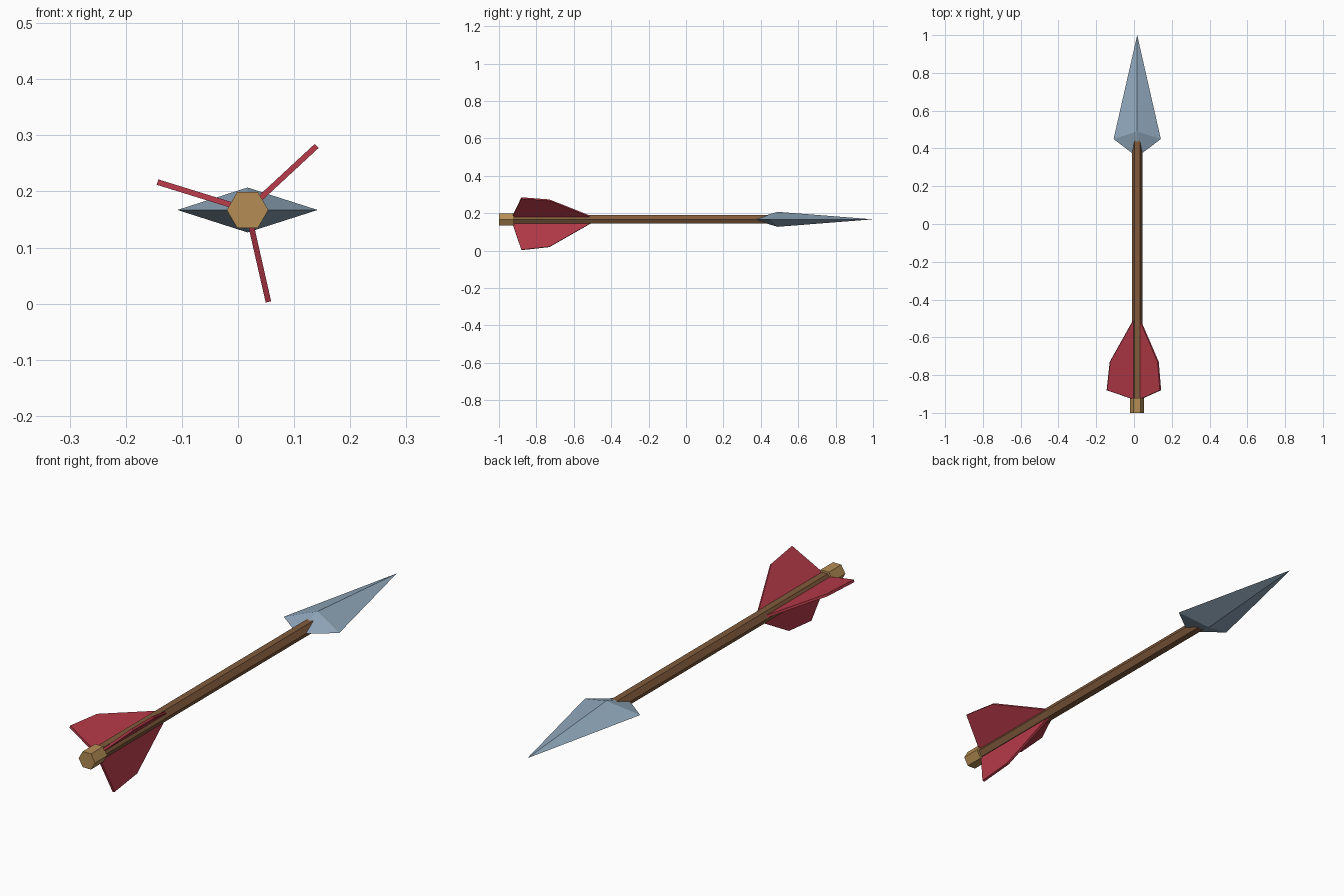
import bpy, bmesh
from math import radians, cos, sin, pi
from mathutils import Matrix, Vector

cube = bpy.data.objects.get("Cube")
if cube:
    bpy.data.objects.remove(cube, do_unlink=True)

AXIS = Vector((0.017, 0, 0.167))  # centre line of the shaft


def material(name, rgb):
    mat = bpy.data.materials.new(name)
    mat.use_nodes = True
    mat.diffuse_color = (*rgb, 1)
    mat.node_tree.nodes["Principled BSDF"].inputs["Base Color"].default_value = (*rgb, 1)
    return mat


def add_object(name, bm, mat):
    bmesh.ops.recalc_face_normals(bm, faces=bm.faces)
    mesh = bpy.data.meshes.new(name)
    bm.to_mesh(mesh)
    bm.free()
    mesh.materials.append(mat)
    obj = bpy.data.objects.new(name, mesh)
    obj.location = AXIS
    bpy.context.collection.objects.link(obj)
    return obj


def prism(name, outline, offset, mat, turn=None):
    """Extrude a flat outline by an offset, then turn it about the axis."""
    bm = bmesh.new()
    face = bm.faces.new([bm.verts.new(p) for p in outline])
    extruded = bmesh.ops.extrude_face_region(bm, geom=[face], use_keep_orig=True)
    new_verts = [g for g in extruded["geom"] if isinstance(g, bmesh.types.BMVert)]
    bmesh.ops.translate(bm, verts=new_verts, vec=offset)
    if turn is not None:
        bmesh.ops.rotate(bm, verts=bm.verts, matrix=Matrix.Rotation(-turn, 3, "Y"))
    return add_object(name, bm, mat)


def hex_rod(name, radius, start, end, mat):
    ring = [(radius * cos(i * pi / 3), start, radius * sin(i * pi / 3)) for i in range(6)]
    return prism(name, ring, (0, end - start, 0), mat)


wood = material("brown wood", (0.22, 0.105, 0.046))
tan = material("tan wood", (0.46, 0.27, 0.09))
red = material("red feather", (0.46, 0.042, 0.065))
steel = material("blue grey steel", (0.28, 0.39, 0.50))

# Shaft and nock
hex_rod("shaft", 0.027, -0.93, 0.46, wood)
hex_rod("nock", 0.037, -1.0, -0.92, tan)

# Three feathers around the shaft
thickness = 0.01
feather = [(0, -0.935), (0.168, -0.88), (0.151, -0.73), (0.022, -0.51), (0, -0.475)]
outline = [(r, y, -thickness / 2) for r, y in feather]
for i, side in enumerate(("left", "right", "lower")):
    prism(f"{side}_feather", outline, (0, 0, thickness), red, radians(42.8 + 120 * i))

# Arrowhead: a four-sided double pyramid with swept-back side corners
bm = bmesh.new()
tip = bm.verts.new((0, 1.0, 0))
base = bm.verts.new((0, 0.355, 0))
corners = [bm.verts.new(p) for p in
           ((0.125, 0.45, 0), (0, 0.49, 0.04), (-0.125, 0.45, 0), (0, 0.49, -0.04))]
for i in range(4):
    for end in (tip, base):
        bm.faces.new((corners[i], corners[(i + 1) % 4], end))
add_object("arrowhead", bm, steel)
